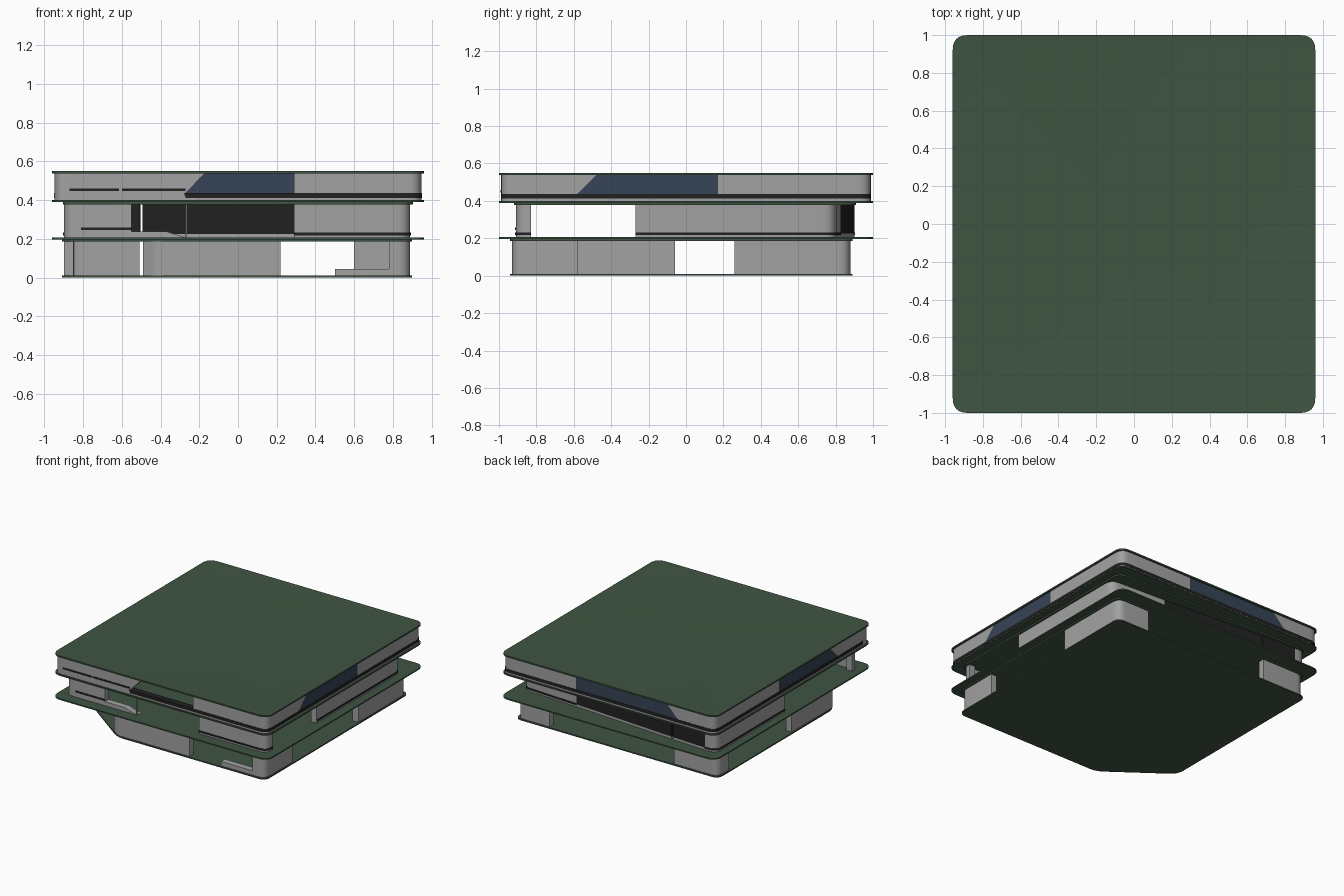
import bpy, bmesh, math
from mathutils import Vector

cube = bpy.data.objects.get("Cube")
if cube:
    bpy.data.objects.remove(cube, do_unlink=True)


def material(name, rgb):
    m = bpy.data.materials.new(name)
    m.use_nodes = True
    m.diffuse_color = (*rgb, 1)
    m.node_tree.nodes["Principled BSDF"].inputs["Base Color"].default_value = (*rgb, 1)
    return m


GREEN = material("slab green", (0.05, 0.09, 0.055))
GRAY = material("wall gray", (0.36, 0.36, 0.36))
BLUE = material("window blue", (0.037, 0.056, 0.095))
DARK = material("trim dark", (0.015, 0.015, 0.015))


def finish(name, bm, mat):
    bmesh.ops.recalc_face_normals(bm, faces=bm.faces)
    me = bpy.data.meshes.new(name)
    bm.to_mesh(me)
    bm.free()
    me.materials.append(mat)
    ob = bpy.data.objects.new(name, me)
    bpy.context.collection.objects.link(ob)
    bpy.ops.object.select_all(action='DESELECT')
    ob.select_set(True)
    bpy.context.view_layer.objects.active = ob
    bpy.ops.object.shade_smooth_by_angle(angle=math.radians(35))
    return ob


def round_corner(a, b, c, r, steps=6):
    """Points of a rounded corner at b, between neighbours a and c."""
    u, v = (a - b).normalized(), (c - b).normalized()
    r = min(r, (a - b).length * 0.95, (c - b).length * 0.95)
    p, q = b + u * r, b + v * r
    return [p.lerp(b, t).lerp(b.lerp(q, t), t) for t in (i / steps for i in range(steps + 1))]


def rounded(points, r, closed):
    pts = [Vector(p) for p in points]
    out, n = [], len(pts)
    for i, p in enumerate(pts):
        if r and (closed or 0 < i < n - 1):
            out += round_corner(pts[i - 1], p, pts[(i + 1) % n], r)
        else:
            out.append(p)
    return out


def slab(name, points, z0, z1, r=0.08, mat=GREEN, lip=0):
    bm = bmesh.new()
    face = bm.faces.new([bm.verts.new((p.x, p.y, z0)) for p in rounded(points, r, True)])
    ext = bmesh.ops.extrude_face_region(bm, geom=[face])["geom"]
    bmesh.ops.translate(bm, vec=(0, 0, z1 - z0), verts=[g for g in ext if isinstance(g, bmesh.types.BMVert)])
    if lip:
        top = max(bm.faces, key=lambda f: f.calc_center_median().z)
        bmesh.ops.inset_region(bm, faces=[top], thickness=lip, depth=-0.002)
    return finish(name, bm, mat)


def rect(x, y0, y1):
    return [(-x, y0), (x, y0), (x, y1), (-x, y1)]


def wall(name, points, z0, z1, mat=GRAY, thick=0.05, out=0.0, r=0.07, slant=(0, 0)):
    """Counter-clockwise wall strip; slant shifts the top of each end along the path."""
    path = rounded(points, r, False)
    rings, last = [], len(path) - 1
    bm = bmesh.new()
    for i, p in enumerate(path):
        before = (p - path[i - 1]).normalized() if i else (path[1] - p).normalized()
        after = (path[i + 1] - p).normalized() if i < last else before
        t = (before + after).normalized()
        n = Vector((t.y, -t.x))
        shift = t * (slant[0] if i == 0 else slant[1] if i == last else 0)
        o, q = p + n * out, p + n * (out - thick)
        rings.append([bm.verts.new((*xy, z)) for xy, z in
                      ((o, z0), (o + shift, z1), (q + shift, z1), (q, z0))])
    for a, b in zip(rings, rings[1:]):
        for k in range(4):
            m = (k + 1) % 4
            bm.faces.new((a[k], a[m], b[m], b[k]))
    bm.faces.new(rings[0])
    bm.faces.new(rings[-1])
    return finish(name, bm, mat)


def trim(name, points, z0, z1):
    return wall(name, points, z0, z1, DARK, thick=0.006, out=0.004)


# Floor plates and roof
CUT = [(-0.42, -0.94), (0.9, -0.94), (0.9, 0.89), (-0.91, 0.89), (-0.91, -0.58)]
slab("base_plate", CUT, 0, 0.01, r=0.06)
slab("lower_ceiling", CUT, 0.185, 0.196, r=0.06)
slab("middle_floor", rect(0.96, -1, 1), 0.196, 0.206)
slab("middle_ceiling", rect(0.905, -0.92, 0.91), 0.378, 0.39)
slab("upper_floor", rect(0.96, -1, 1), 0.39, 0.4)
slab("roof", rect(0.96, -1, 1), 0.538, 0.55, lip=0.022)

# Ground storey walls
B, T = 0.01, 0.186
wall("ground_front_wall", [(-0.49, -0.88), (-0.42, -0.93), (0.22, -0.93)], B, T, r=0.02)
wall("ground_window_sill", [(0.5, -0.93), (0.78, -0.93)], B, 0.045)
wall("ground_front_corner", [(0.78, -0.93), (0.89, -0.93), (0.89, -0.58)], B, T)
wall("ground_back_right_corner", [(0.89, 0.26), (0.89, 0.88), (0.6, 0.88)], B, T)
wall("ground_back_left_corner", [(-0.51, 0.88), (-0.9, 0.88), (-0.9, 0.74)], B, T)
wall("ground_left_wall", [(-0.9, -0.06), (-0.9, -0.58)], B, T)

# Middle storey walls, with a skewed dark back
B, T = 0.206, 0.38
front_r = [(0.29, -0.91), (0.89, -0.91), (0.89, -0.83)]
side_r = [(0.89, -0.27), (0.89, 0.8), (0.4, 0.825)]
side_l = [(-0.8, 0.9), (-0.9, 0.9), (-0.9, 0.03)]
front_l = [(-0.9, -0.83), (-0.9, -0.91), (-0.55, -0.91)]
for name, path in (("front_right", front_r), ("right", side_r), ("left", side_l), ("front_left", front_l)):
    wall("middle_" + name + "_wall", path, B, T)
for name, path in (("front_right", front_r), ("right", side_r), ("left", side_l)):
    trim("middle_" + name + "_trim", path, 0.218, 0.232)
trim("middle_front_left_trim", [(-0.81, -0.91), (-0.55, -0.91)], 0.245, 0.258)
wall("middle_front_sill", [(-0.55, -0.91), (-0.27, -0.91)], B, 0.238, slant=(0, -0.1))
wall("middle_front_post", [(-0.272, -0.91), (-0.264, -0.91)], B, T, thick=0.01)
for name, path in (("long", [(0.4, 0.825), (-0.49, 0.885)]), ("short", [(-0.505, 0.886), (-0.8, 0.9)])):
    wall("middle_back_glass_" + name, path, 0.225, T, DARK)
    wall("middle_back_sill_" + name, path, B, 0.225)

# Upper storey: lower band, then walls and slanted windows
X, Y = 0.948, 0.988
around = [(-0.27, -Y), (X, -Y), (X, Y), (-X, Y), (-X, -Y + 0.09)]
wall("upper_footing", around, 0.4, 0.412)
wall("upper_dark_band", around, 0.412, 0.437, DARK, out=0.002, slant=(-0.01, 0))
wall("upper_front_left_footing", [(-X, -Y + 0.09), (-X, -Y), (-0.27, -Y)], 0.4, 0.437)
B, T = 0.437, 0.539
wall("upper_front_right_wall", [(0.29, -Y), (X, -Y), (X, -0.58)], B, T, slant=(0, 0.1))
wall("upper_back_right_wall", [(X, 0.17), (X, Y), (0.29, Y)], B, T)
wall("upper_back_left_wall", [(-0.62, Y), (-X, Y), (-X, 0.17)], B, T, slant=(-0.1, 0))
wall("upper_front_left_wall", [(-X, -0.58), (-X, -Y), (-0.27, -Y)], B, T, slant=(-0.1, 0.1))
wall("upper_right_window", [(X, -0.58), (X, 0.17)], B, T, BLUE, slant=(0.1, 0))
wall("upper_back_window", [(0.29, Y), (-0.62, Y)], B, T, BLUE, slant=(0, -0.1))
wall("upper_left_window", [(-X, 0.17), (-X, -0.58)], B, T, BLUE, slant=(0, -0.1))
for i, (a, b) in enumerate(((-0.87, -0.615), (-0.6, -0.27))):
    trim("upper_front_line_%d" % (i + 1), [(a, -Y), (b, -Y)], 0.446, 0.459)
